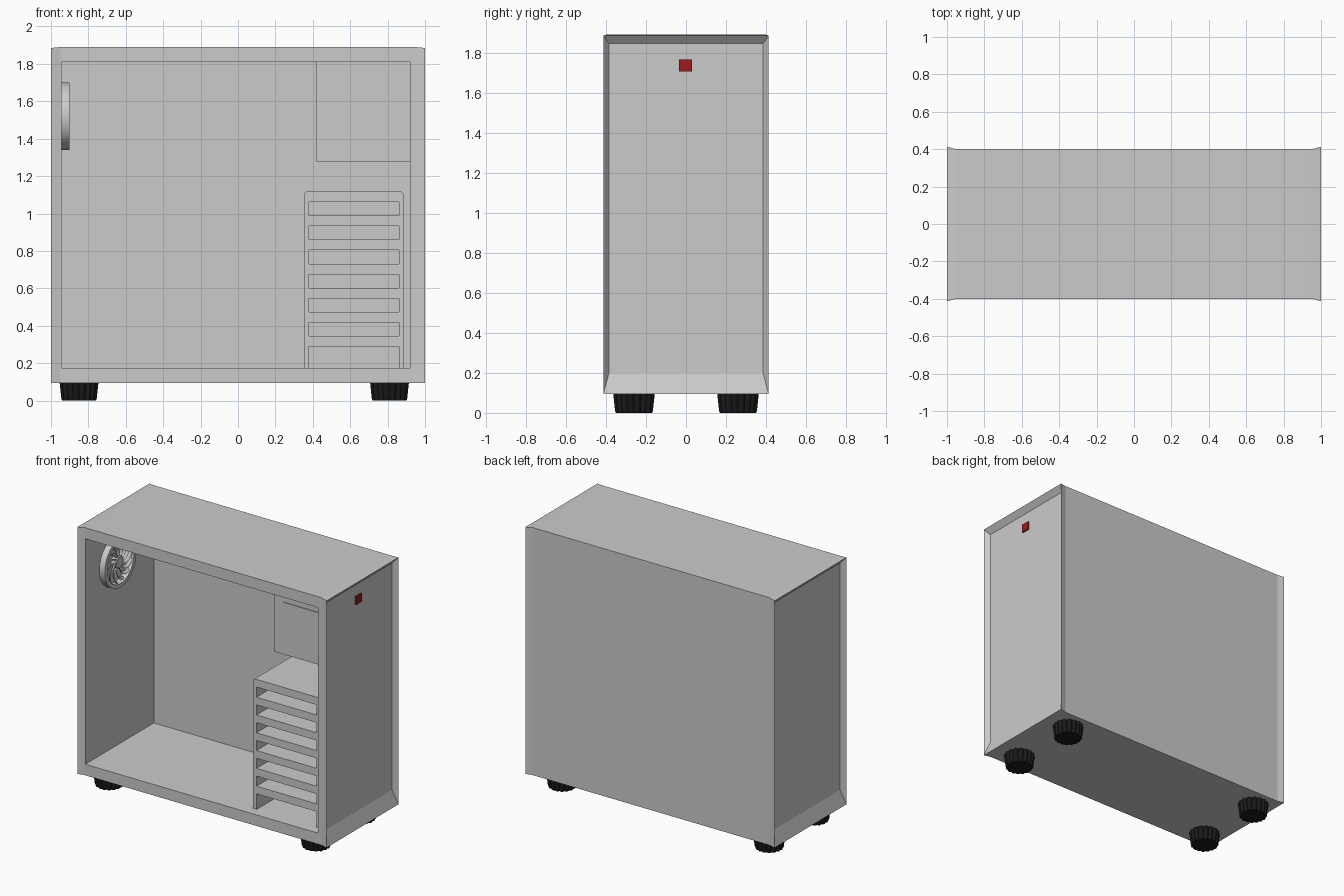
import bpy, bmesh
from math import sin, cos, pi

if "Cube" in bpy.data.objects:
    bpy.data.objects.remove(bpy.data.objects["Cube"])


def make(name, verts, faces, color=None):
    me = bpy.data.meshes.new(name)
    me.from_pydata(verts, [], faces)
    bm = bmesh.new()
    bm.from_mesh(me)
    bmesh.ops.recalc_face_normals(bm, faces=bm.faces)
    bm.to_mesh(me)
    bm.free()
    ob = bpy.data.objects.new(name, me)
    bpy.context.collection.objects.link(ob)
    if color:
        mat = bpy.data.materials.new(name + "_colour")
        mat.diffuse_color = color
        mat.use_nodes = True
        mat.node_tree.nodes["Principled BSDF"].inputs["Base Color"].default_value = mat.diffuse_color
        me.materials.append(mat)
    return ob


def loft(name, rings, color=None, closed=False):
    """Skin equal-length rings; cap the ends, or join last to first if closed."""
    n, m = len(rings[0]), len(rings)
    verts = [p for r in rings for p in r]
    faces = [(i * n + j, i * n + (j + 1) % n,
              (i + 1) % m * n + (j + 1) % n, (i + 1) % m * n + j)
             for i in range(m if closed else m - 1) for j in range(n)]
    if not closed:
        faces += [tuple(range(n)), tuple(range((m - 1) * n, m * n))]
    return make(name, verts, faces, color)


def rect(x, y0, y1, z0, z1):
    return [(x, y0, z0), (x, y1, z0), (x, y1, z1), (x, y0, z1)]


def box(name, x0, x1, y0, y1, z0, z1, color=None):
    return loft(name, [rect(x0, y0, y1, z0, z1), rect(x1, y0, y1, z0, z1)], color)


def cut(ob, cutter):
    mod = ob.modifiers.new("cut", "BOOLEAN")
    mod.operation, mod.solver, mod.object = "DIFFERENCE", "EXACT", cutter
    cutter.hide_render = True
    cutter.hide_viewport = True


def smooth(ob):
    bpy.ops.object.select_all(action="DESELECT")
    ob.select_set(True)
    bpy.context.view_layer.objects.active = ob
    bpy.ops.object.shade_smooth_by_angle(angle=0.6)


# Case shell: flared ends with recessed end panels, open at the front
half = [(0.95, 0.40, 0.095, 1.89), (1.0, 0.413, 0.095, 1.885), (0.965, 0.385, 0.20, 1.845)]
sections = [(-x, h, a, b) for x, h, a, b in reversed(half)] + half
case = loft("case_shell", [rect(x, -h, h, a, b) for x, h, a, b in sections])
cut(case, box("case_cutter", -0.945, 0.92, -1, 0.385, 0.175, 1.81))

# Power button
box("power_button", 0.955, 0.975, -0.035, 0.03, 1.705, 1.765, (0.35, 0.01, 0.01, 1))

# Drive cage with seven slots
outline = [(0.352, 0.172), (0.885, 0.172), (0.885, 1.105), (0.873, 1.118),
           (0.364, 1.118), (0.352, 1.105)]
cage = loft("drive_cage", [[(x, y, z) for x, z in outline] for y in (-0.33, 0.33)])
for i in range(7):
    top = 1.062 - i * 0.129
    bottom = top - 0.073 if i < 6 else 0.1
    cut(cage, box("slot_cutter", 0.38, 0.86, -0.6, 0.6, bottom, top))

# Upper drive bay with two tray covers
box("drive_bay", 0.42, 0.922, -0.19, 0.25, 1.278, 1.812)
for z in (1.63, 1.715):
    box("tray_cover", 0.50, 0.84, -0.197, -0.18, z, z + 0.028)

# Fan on the left wall: ring, hub and curved blades
FY, FZ = -0.06, 1.52


def fan_point(x, r, a):
    return (x, FY + r * cos(a), FZ + r * sin(a))


def circle(x, r, n=48):
    return [fan_point(x, r, 2 * pi * i / n) for i in range(n)]


ring = loft("fan_ring", [circle(-0.946, 0.152), circle(-0.946, 0.18),
                         circle(-0.9, 0.18), circle(-0.9, 0.152)], closed=True)
smooth(ring)
smooth(loft("fan_hub", [circle(-0.946, 0.045), circle(-0.91, 0.045), circle(-0.905, 0.038)]))
for k in range(13):
    rings = []
    for s in range(6):
        t = s / 5
        r, a = 0.04 + 0.115 * t, 2 * pi * k / 13 + 0.7 * t * t
        w = 0.22 - 0.04 * t
        rings.append([fan_point(-0.912, r, a), fan_point(-0.908, r, a),
                      fan_point(-0.926, r, a + w), fan_point(-0.930, r, a + w)])
    smooth(loft("fan_blade", rings))

# Scalloped tapered feet
LOBES, STEPS = 16, 6
for cx in (-0.85, 0.81):
    for cy in (-0.26, 0.26):
        rings = []
        for z, r in ((0.0, 0.092), (0.008, 0.096), (0.097, 0.106)):
            ring_pts = []
            for i in range(LOBES * STEPS):
                a = 2 * pi * i / (LOBES * STEPS)
                q = r * (0.88 + 0.12 * abs(sin(a * LOBES / 2)))
                ring_pts.append((cx + q * cos(a), cy + q * sin(a), z))
            rings.append(ring_pts)
        loft("foot", rings, (0.01, 0.01, 0.01, 1))
